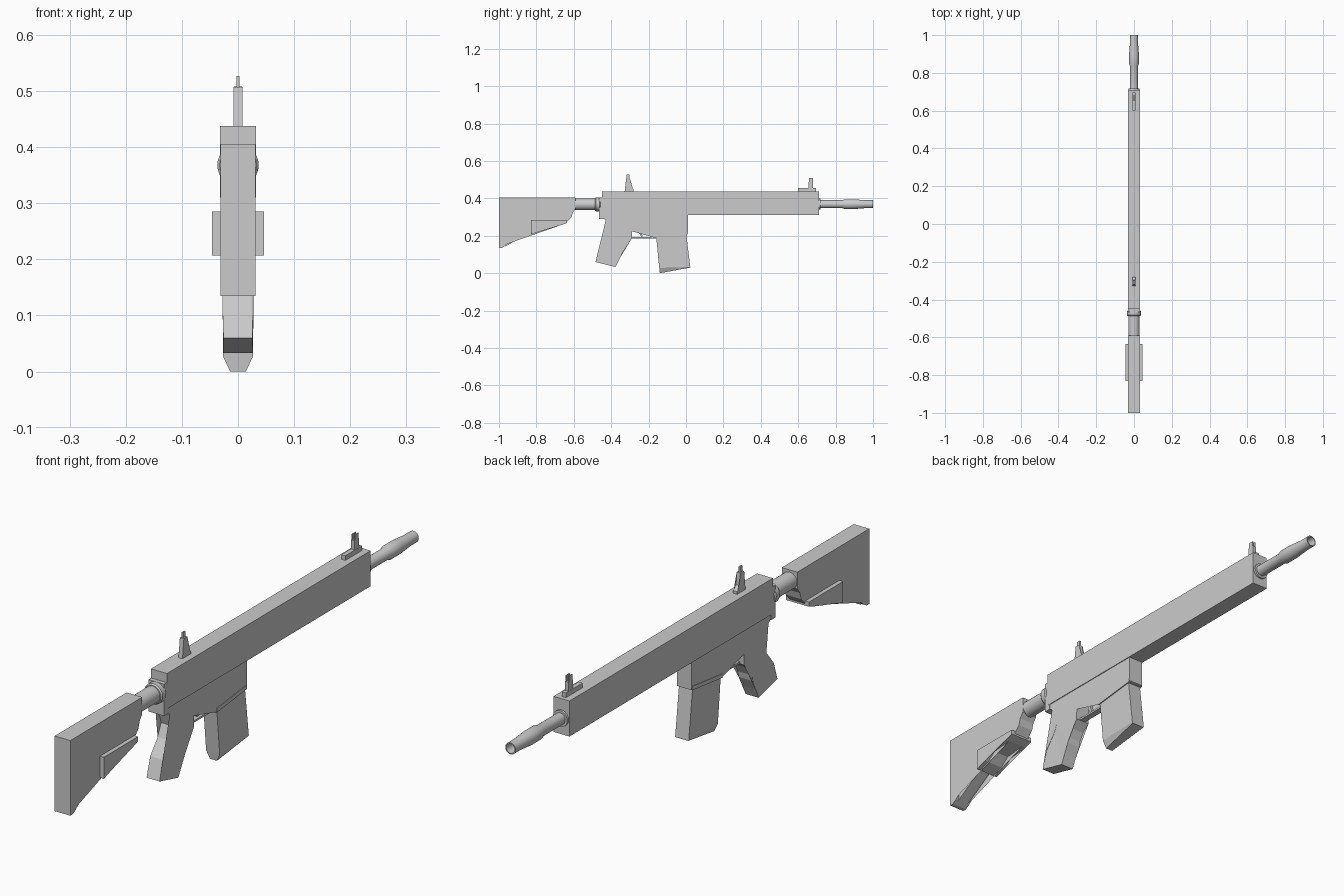
import bpy, bmesh, math


def finish(name, bm):
    bmesh.ops.recalc_face_normals(bm, faces=bm.faces)
    me = bpy.data.meshes.new(name)
    bm.to_mesh(me)
    bm.free()
    ob = bpy.data.objects.new(name, me)
    bpy.context.collection.objects.link(ob)
    return ob


def slab(name, pts, half):
    """Side profile of (y, z) or (y, z, half width) points, mirrored across x."""
    bm = bmesh.new()
    sides = [[bm.verts.new((s * (p[2] if len(p) > 2 else half), p[0], p[1])) for p in pts]
             for s in (-1, 1)]
    n = len(pts)
    caps = [bm.faces.new(v) for v in sides]
    for i in range(n):
        j = (i + 1) % n
        bm.faces.new((sides[0][i], sides[0][j], sides[1][j], sides[1][i]))
    bmesh.ops.triangulate(bm, faces=caps)
    bmesh.ops.dissolve_limit(bm, angle_limit=0.002, verts=bm.verts, edges=bm.edges)
    return finish(name, bm)


def box(name, y0, y1, z0, z1, half):
    return slab(name, [(y0, z0), (y1, z0), (y1, z1), (y0, z1)], half)


def lathe(name, prof, zc, n=24):
    """Turned part along y from (y, radius) points."""
    bm = bmesh.new()
    rings = []
    for y, r in prof:
        rings.append([bm.verts.new((r * math.cos(2 * math.pi * k / n), y,
                                    zc + r * math.sin(2 * math.pi * k / n))) for k in range(n)])
    for a, b in zip(rings, rings[1:]):
        for k in range(n):
            m = (k + 1) % n
            bm.faces.new((a[k], a[m], b[m], b[k]))
    bm.faces.new(rings[0])
    bm.faces.new(rings[-1])
    ob = finish(name, bm)
    bpy.context.view_layer.objects.active = ob
    ob.select_set(True)
    bpy.ops.object.shade_smooth_by_angle(angle=math.radians(30))
    ob.select_set(False)
    return ob


# Long upper body and handguard
box("upper_body", -0.45, 0.71, 0.31, 0.438, 0.032)
slab("end_plate", [(-0.465, 0.29), (-0.44, 0.29), (-0.44, 0.405), (-0.465, 0.405)], 0.031)

# Lower body with magazine well
slab("lower_body", [(-0.46, 0.29), (-0.42, 0.29), (-0.40, 0.255), (-0.168, 0.255), (-0.168, 0.19),
                    (-0.15, 0.19), (0.01, 0.212), (0.01, 0.312), (-0.46, 0.312)], 0.029)
slab("magazine_well_lip", [(-0.165, 0.188), (0.008, 0.208), (0.008, 0.222), (-0.165, 0.202)], 0.031)

# Grip
slab("grip", [(-0.425, 0.295), (-0.43, 0.28), (-0.412, 0.27), (-0.398, 0.225), (-0.418, 0.18),
              (-0.46, 0.128), (-0.484, 0.06, 0.026), (-0.377, 0.033, 0.026), (-0.36, 0.07, 0.026),
              (-0.34, 0.108), (-0.336, 0.13), (-0.32, 0.16), (-0.29, 0.185), (-0.288, 0.295)], 0.028)

# Trigger and guard
box("trigger_guard", -0.295, -0.16, 0.186, 0.193, 0.012)
slab("trigger", [(-0.255, 0.258), (-0.235, 0.258), (-0.24, 0.225), (-0.232, 0.197),
                 (-0.24, 0.195), (-0.253, 0.222)], 0.006)

# Magazine, narrowing towards its lower back edge
slab("magazine", [(-0.16, 0.2), (0.0, 0.22), (0.023, 0.033), (-0.143, 0.028)], 0.027)
bm = bmesh.new()
ring = []
for y, z, h in ((-0.143, 0.028, 0.027), (-0.14, 0.0, 0.014), (0.023, 0.03, 0.025), (0.023, 0.033, 0.027)):
    ring.append([bm.verts.new((s * h, y, z)) for s in (-1, 1)])
for a, b in zip(ring, ring[1:]):
    bm.faces.new((a[0], b[0], b[1], a[1]))
for s in (0, 1):
    bm.faces.new([p[s] for p in ring[:3]])
    bm.faces.new((ring[0][s], ring[2][s], ring[3][s]))
finish("magazine_base", bm)

# Barrel with hollow muzzle device
lathe("barrel", [(0.69, 0.029), (0.718, 0.029), (0.718, 0.021), (0.835, 0.021), (0.85, 0.026),
                 (0.90, 0.026), (0.96, 0.021), (1.0, 0.021), (1.0, 0.017), (0.93, 0.012)], 0.369)

# Stock tube and locking ring
lathe("stock_tube", [(-0.62, 0.03), (-0.44, 0.03)], 0.368)
lathe("locking_ring", [(-0.487, 0.033), (-0.482, 0.037), (-0.462, 0.037), (-0.457, 0.033)], 0.368)

# Stock
slab("stock_body", [(-1.0, 0.406), (-0.59, 0.406), (-0.59, 0.345), (-0.605, 0.325), (-0.612, 0.3),
                    (-0.635, 0.275), (-0.66, 0.26), (-0.96, 0.26), (-0.96, 0.155),
                    (-0.968, 0.145), (-0.985, 0.135), (-1.0, 0.135)], 0.031)
slab("stock_web", [(-0.965, 0.265), (-0.75, 0.265), (-0.76, 0.25), (-0.83, 0.225), (-0.965, 0.143)], 0.022)
slab("stock_side_block", [(-0.83, 0.285), (-0.635, 0.285), (-0.635, 0.268), (-0.665, 0.258),
                          (-0.75, 0.25), (-0.785, 0.222), (-0.83, 0.207)], 0.046)

# Sights
slab("rear_sight_base", [(-0.328, 0.436), (-0.28, 0.436), (-0.28, 0.448), (-0.297, 0.462),
                         (-0.3, 0.507), (-0.32, 0.507), (-0.325, 0.462)], 0.008)
box("rear_sight_post", -0.317, -0.303, 0.5, 0.527, 0.003)
box("front_sight_base", 0.6, 0.695, 0.436, 0.455, 0.008)
box("front_sight_stem", 0.655, 0.68, 0.45, 0.488, 0.007)
for s in (-1, 1):
    prong = box("front_sight_prong", 0.657, 0.678, 0.485, 0.508, 0.002)
    prong.location.x = s * 0.005
